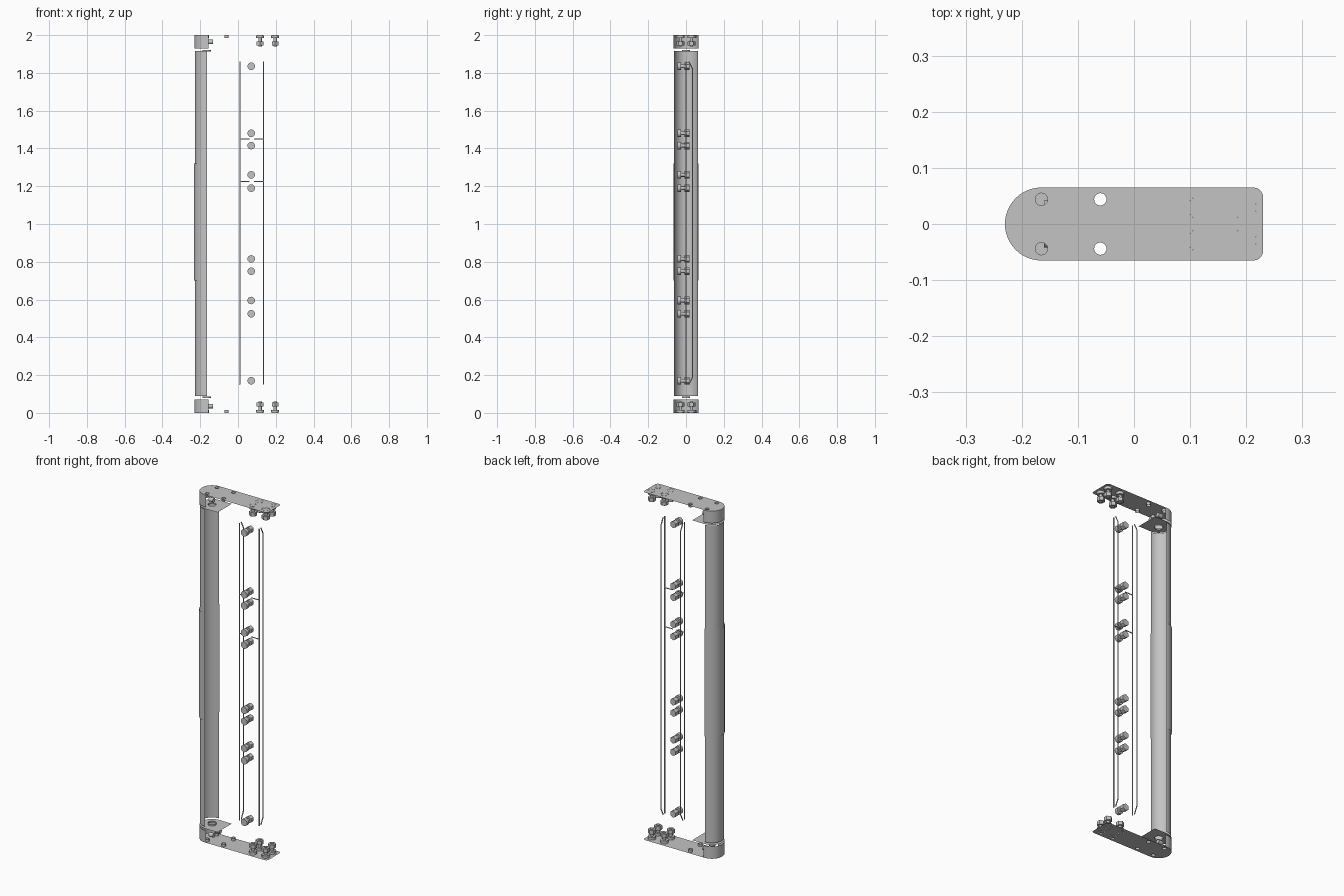
import bpy, bmesh
from math import pi, cos, sin
from mathutils import Vector, Matrix

cube = bpy.data.objects.get("Cube")
if cube:
    bpy.data.objects.remove(cube, do_unlink=True)

metal = bpy.data.materials.new("light_grey_metal")
metal.use_nodes = True
colour = (0.55, 0.55, 0.55, 1)
metal.diffuse_color = colour
metal.node_tree.nodes["Principled BSDF"].inputs["Base Color"].default_value = colour

R, CX = 0.065, -0.165      # radius and centre of the rounded end


def finish(name, bm):
    mesh = bpy.data.meshes.new(name)
    bm.to_mesh(mesh)
    bm.free()
    mesh.materials.append(metal)
    ob = bpy.data.objects.new(name, mesh)
    bpy.context.collection.objects.link(ob)
    bpy.ops.object.select_all(action='DESELECT')
    ob.select_set(True)
    bpy.context.view_layer.objects.active = ob
    bpy.ops.object.shade_smooth_by_angle()
    return ob


def cylinder(bm, start, end, r, n=20, caps=True):
    a, b = Vector(start), Vector(end)
    turn = (b - a).to_track_quat('Z', 'Y').to_matrix().to_4x4()
    bmesh.ops.create_cone(bm, cap_ends=caps, segments=n, radius1=r, radius2=r,
                          depth=(b - a).length,
                          matrix=Matrix.Translation((a + b) / 2) @ turn)


def arc(x, y, r, a0, a1, n):
    return [(x + r * cos(a0 + (a1 - a0) * i / n), y + r * sin(a0 + (a1 - a0) * i / n))
            for i in range(n + 1)]


def sheet(name, outline, holes, z):
    """Flat sheet with round holes given as (x, y, radius)."""
    bm = bmesh.new()
    edges = []
    for loop in [outline] + [arc(x, y, r, 0, 2 * pi, 20)[:-1] for x, y, r in holes]:
        vs = [bm.verts.new((x, y, z)) for x, y in loop]
        edges += [bm.edges.new((vs[i - 1], vs[i])) for i in range(len(vs))]
    bmesh.ops.triangle_fill(bm, use_beauty=True, edges=edges)
    return finish(name, bm)


def half_shell(name, r, z0, z1, lip=0.0):
    """Half pipe, open towards +x."""
    bm = bmesh.new()
    path = arc(CX, 0, r, pi / 2, 1.5 * pi, 28)
    if lip:
        path = [(CX + lip, r)] + path + [(CX + lip, -r)]
    rows = [[bm.verts.new((x, y, z)) for x, y in path] for z in (z0, z1)]
    for i in range(len(path) - 1):
        bm.faces.new((rows[0][i], rows[0][i + 1], rows[1][i + 1], rows[1][i]))
    return finish(name, bm)


# Long half-round handle tube and its middle sleeve
half_shell("handle_shell", 0.0625, 0.09, 1.915)
half_shell("handle_sleeve", 0.067, 0.70, 1.32)

# End brackets, mirrored top and bottom
left_end = arc(CX, 0, R, pi / 2, 1.5 * pi, 28)
plate = (left_end + arc(0.213, -0.048, 0.017, -pi / 2, 0, 6)
         + arc(0.213, 0.048, 0.017, 0, pi / 2, 6))
flange = left_end + [(-0.085, -R), (-0.085, R)]
pins = [(x, y, 0.011) for x in (CX, -0.06) for y in (-0.044, 0.044)]
bolts = [(x, y, 0.021) for x in (0.117, 0.197) for y in (-0.029, 0.029)]

for end, at in (("top", lambda d: 2 - d), ("bottom", lambda d: d)):
    sheet(end + "_plate", plate, pins + bolts, at(0))
    sheet(end + "_flange", flange, [(CX, 0, 0.022)], at(0.08))
    half_shell(end + "_end_wall", R, *sorted((at(0), at(0.07))), lip=0.008)

    # Hole linings
    bm = bmesh.new()
    for x, y, r in pins:
        cylinder(bm, (x, y, at(0)), (x, y, at(0.015)), r, caps=False)
    cylinder(bm, (CX, 0, at(0.08)), (CX, 0, at(0.088)), 0.022, caps=False)
    finish(end + "_hole_linings", bm)

    # Small screws inside the end wall
    bm = bmesh.new()
    for y in (-0.03, 0.03):
        cylinder(bm, (-0.16, y, at(0.036)), (-0.132, y, at(0.036)), 0.012)
    finish(end + "_wall_screws", bm)

    # Plate bolts: head with hexagonal socket, shank and nut
    bm = bmesh.new()
    for x, y, r in bolts:
        cylinder(bm, (x, y, at(0.001)), (x, y, at(0.016)), r, 24)
        cylinder(bm, (x, y, at(0)), (x, y, at(0.01)), 0.015, 24)
        cylinder(bm, (x, y, at(0.016)), (x, y, at(0.06)), 0.009, 16)
        cylinder(bm, (x, y, at(0.033)), (x, y, at(0.055)), 0.021, 6)
    finish(end + "_plate_bolts", bm)

# Row of cross bolts along the panel
bm = bmesh.new()
for z in (0.17, 0.525, 0.595, 0.75, 0.815, 1.19, 1.26, 1.415, 1.48, 1.835):
    cylinder(bm, (0.07, -0.046, z), (0.07, -0.026, z), 0.02, 20)
    cylinder(bm, (0.07, -0.026, z), (0.07, 0.0, z), 0.01, 16)
    cylinder(bm, (0.07, -0.008, z), (0.07, 0.018, z), 0.02, 6)
finish("panel_bolts", bm)

# Thin panel edges with bent ends
bm = bmesh.new()
for x in (0.01, 0.135):
    for y, bend in ((0.0, 0.0), (0.035, -0.02)):
        points = [(x, y + bend, 0.15), (x, y, 0.19), (x, y, 1.82), (x, y + bend, 1.86)]
        for a, b in zip(points, points[1:]):
            cylinder(bm, a, b, 0.003, 6)
finish("panel_edges", bm)

# Short cross ribs, split in the middle
bm = bmesh.new()
for z in (1.225, 1.45):
    for x0, x1 in ((0.01, 0.06), (0.085, 0.135)):
        cylinder(bm, (x0, 0.0, z), (x1, 0.0, z), 0.003, 6)
finish("panel_ribs", bm)
